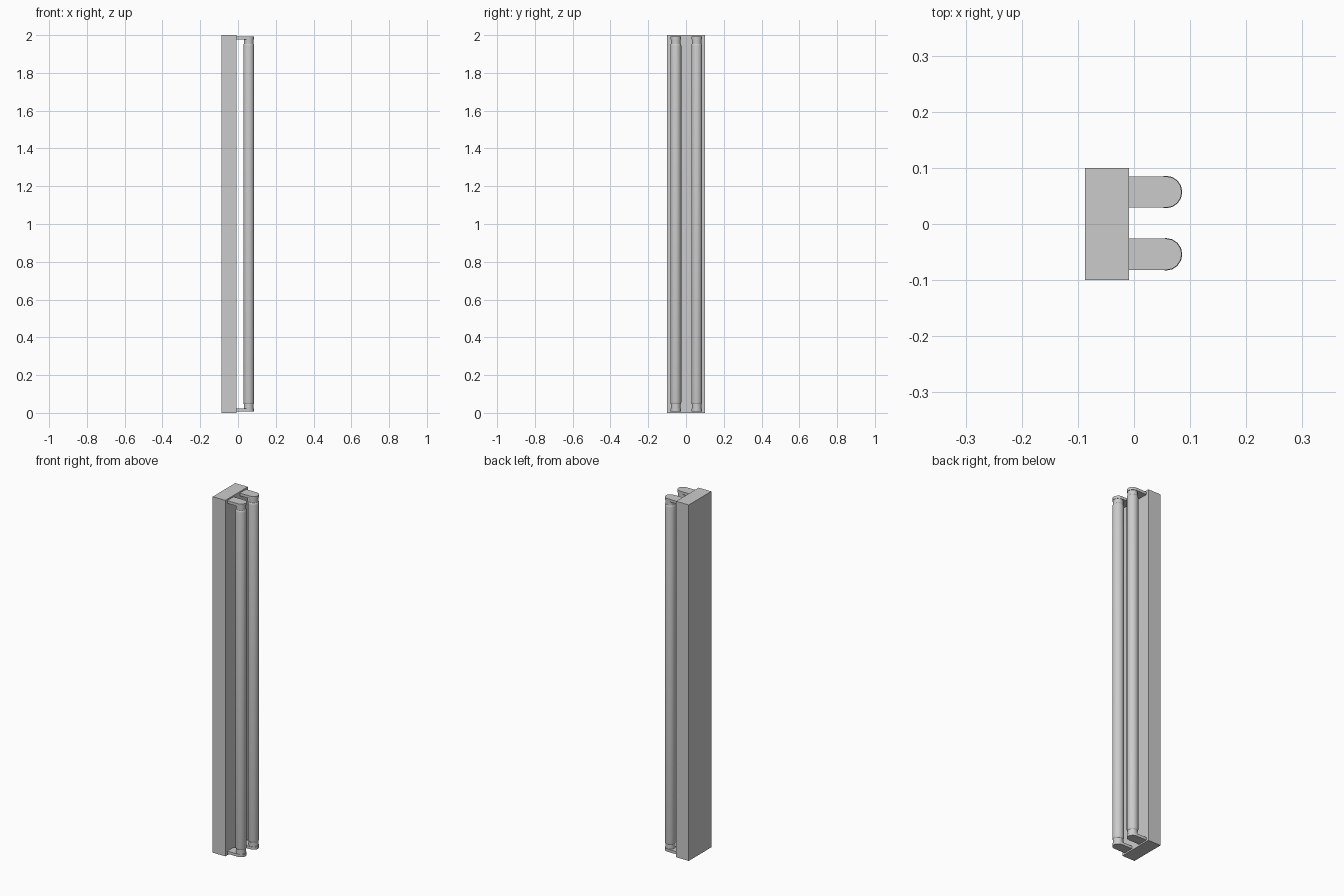
import bpy, bmesh, math

if "Cube" in bpy.data.objects:
    bpy.data.objects.remove(bpy.data.objects["Cube"])

SIDES = 16
AXIS_X = 0.057          # tube axis
TUBE_Y = (-0.054, 0.057)
FRONT_X = -0.009        # front face of the housing


def finish(name, bm, smooth=False):
    bmesh.ops.recalc_face_normals(bm, faces=bm.faces)
    me = bpy.data.meshes.new(name)
    bm.to_mesh(me)
    bm.free()
    ob = bpy.data.objects.new(name, me)
    bpy.context.collection.objects.link(ob)
    if smooth:
        bpy.ops.object.select_all(action='DESELECT')
        ob.select_set(True)
        bpy.context.view_layer.objects.active = ob
        bpy.ops.object.shade_smooth_by_angle(angle=math.radians(35))
    return ob


def extrude_outline(name, pts, z0, z1, smooth=False):
    bm = bmesh.new()
    face = bm.faces.new([bm.verts.new((x, y, z0)) for x, y in pts])
    ext = bmesh.ops.extrude_face_region(bm, geom=[face])
    for v in ext['geom']:
        if isinstance(v, bmesh.types.BMVert):
            v.co.z = z1
    return finish(name, bm, smooth)


def lathe(name, profile, cx, cy):
    bm = bmesh.new()
    rings = []
    for r, z in profile:
        rings.append([bm.verts.new((cx + r * math.cos(2 * math.pi * i / SIDES),
                                    cy + r * math.sin(2 * math.pi * i / SIDES), z))
                      for i in range(SIDES)])
    for a, b in zip(rings, rings[1:]):
        for i in range(SIDES):
            j = (i + 1) % SIDES
            bm.faces.new((a[i], a[j], b[j], b[i]))
    bm.faces.new(rings[0])
    bm.faces.new(rings[-1])
    return finish(name, bm, True)


# Long ballast housing
extrude_outline("housing", [(-0.087, -0.1), (FRONT_X, -0.1),
                            (FRONT_X, 0.1), (-0.087, 0.1)], 0, 2)

for n, y in enumerate(TUBE_Y, 1):
    # Fluorescent tube with rounded shoulders
    shoulder = [(0.025, 0.046), (0.0275, 0.049), (0.029, 0.056)]
    profile = shoulder + [(r, 2 - z) for r, z in reversed(shoulder)]
    lathe(f"tube_{n}", profile, AXIS_X, y)

    # Round-ended bracket and end socket at both ends
    r = 0.028
    outline = [(FRONT_X, y + r), (FRONT_X, y - r)]
    outline += [(AXIS_X + r * math.cos(a), y + r * math.sin(a))
                for a in (math.pi * (i / 8 - 0.5) for i in range(9))]
    for end, flip in (("bottom", False), ("top", True)):
        def z(v):
            return 2 - v if flip else v
        extrude_outline(f"{end}_bracket_{n}", outline, z(0.008), z(0.023), True)
        lathe(f"{end}_socket_{n}", [(0.0255, z(0.02)), (0.0255, z(0.048))], AXIS_X, y)
